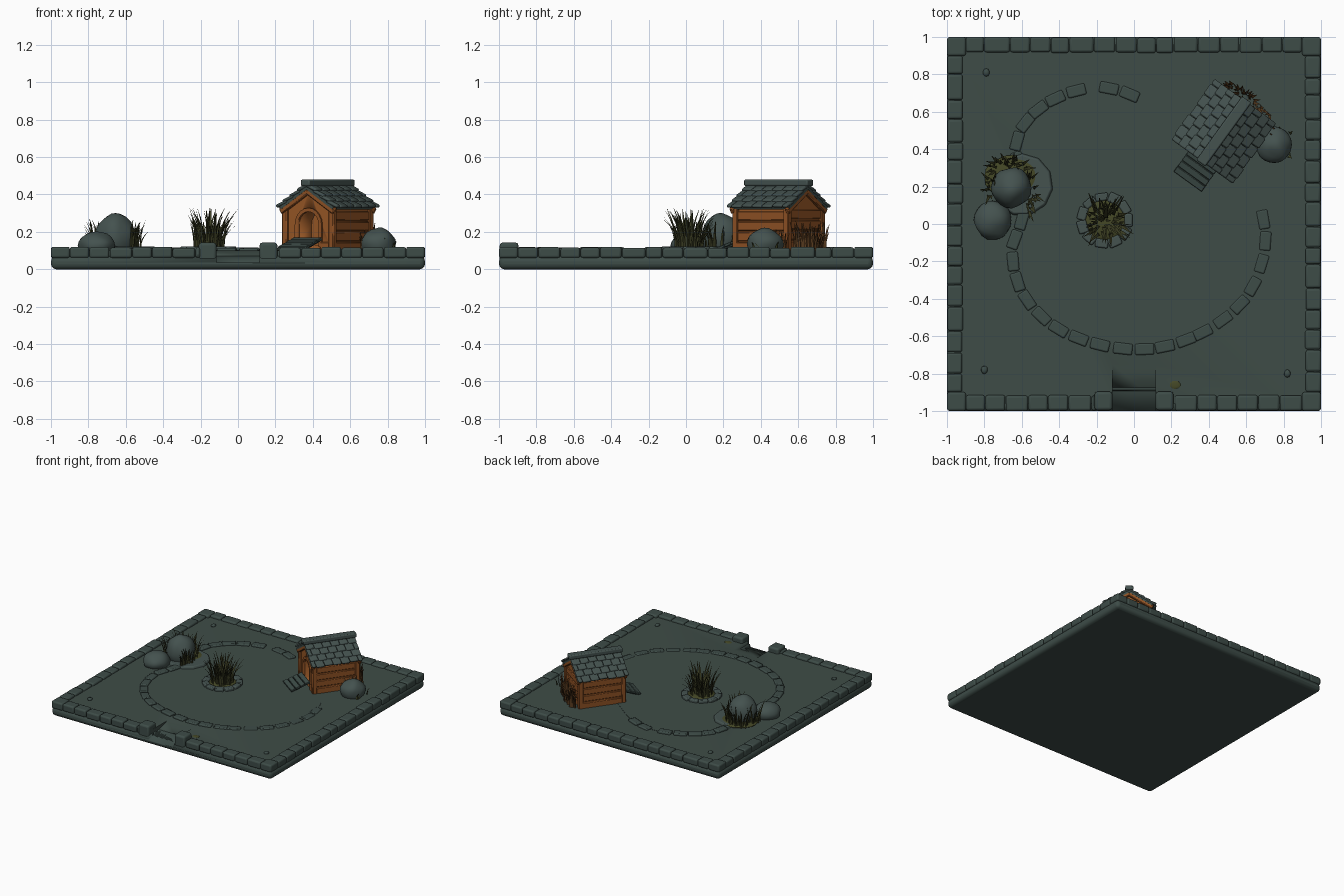
import bpy, bmesh, math, random
from mathutils import Matrix, Vector, noise

if "Cube" in bpy.data.objects:
    bpy.data.objects.remove(bpy.data.objects["Cube"])

random.seed(4)
R, U = random.random, random.uniform


def material(name, r, g, b):
    m = bpy.data.materials.new(name)
    m.diffuse_color = (r, g, b, 1)
    m.use_nodes = True
    m.node_tree.nodes["Principled BSDF"].inputs["Base Color"].default_value = m.diffuse_color
    return m


GROUND = material("slate ground", .049, .073, .063)
STONE = material("border stone", .047, .072, .064)
ROCK = material("rock grey", .058, .084, .078)
WOOD = material("orange wood", .32, .098, .02)
TRIM = material("trim wood", .28, .085, .018)
GRASS = material("olive grass", .045, .048, .017)
RUST = material("rusty grass", .10, .045, .014)
MOSS = material("moss", .06, .066, .02)
HOUSE = Matrix.Translation((.48, .495, 0)) @ Matrix.Rotation(math.radians(-35.8), 4, 'Z')


def finish(bm, name, mat, bevel=0, seg=2, world=None):
    bmesh.ops.recalc_face_normals(bm, faces=bm.faces)
    me = bpy.data.meshes.new(name)
    bm.to_mesh(me)
    bm.free()
    me.materials.append(mat)
    ob = bpy.data.objects.new(name, me)
    bpy.context.collection.objects.link(ob)
    if world:
        ob.matrix_world = world
    if bevel:
        mod = ob.modifiers.new("bevel", 'BEVEL')
        mod.width, mod.segments = bevel, seg
    return ob


def box(loc, size, rot=0, axis='Z'):
    return Matrix.Translation(loc) @ Matrix.Rotation(rot, 4, axis) @ Matrix.Diagonal((*size, 1))


def boxes(name, mats, mat, bevel=0, seg=2, world=None):
    bm = bmesh.new()
    for m in mats:
        bmesh.ops.create_cube(bm, size=1, matrix=m)
    return finish(bm, name, mat, bevel, seg, world)


def prism(name, pts, vec, mat, world=None):
    bm = bmesh.new()
    f = bm.faces.new([bm.verts.new(p) for p in pts])
    ext = bmesh.ops.extrude_face_region(bm, geom=[f])['geom']
    bmesh.ops.translate(bm, vec=vec, verts=[v for v in ext if isinstance(v, bmesh.types.BMVert)])
    return finish(bm, name, mat, world=world)


def cut(ob, cutter):
    mod = ob.modifiers.new("cut", 'BOOLEAN')
    mod.operation, mod.object = 'DIFFERENCE', cutter
    cutter.hide_render = True
    cutter.display_type = 'WIRE'


def rock(name, loc, rad, mat=ROCK, sub=3):
    bm = bmesh.new()
    bmesh.ops.create_icosphere(bm, subdivisions=sub, radius=1)
    for v in bm.verts:
        k = 1 + .12 * noise.noise(v.co * 1.3 + Vector(loc) * 9)
        v.co = Vector([c * k * r for c, r in zip(v.co, rad)]) + Vector(loc)
    return finish(bm, name, mat)


def tuft(name, loc, rx, ry, n, h, reach, mat, world=None):
    # curved tapering blades, three-sided in section
    bm = bmesh.new()
    for i in range(n):
        a, q = U(0, math.tau), math.sqrt(R())
        base = Vector((loc[0] + rx * q * math.cos(a), loc[1] + ry * q * math.sin(a), loc[2]))
        a += U(-.5, .5)
        out = Vector((math.cos(a), math.sin(a), 0))
        side = Vector((-out.y, out.x, 0))
        hh, w, lean = h * U(.5, 1), U(.007, .011), reach * U(.2, 1)
        prev = None
        for k in range(5):
            t = k / 4
            c = base + out * lean * t * t + Vector((0, 0, hh * (t - .12 * t * t) / .88))
            s = w * (1 - t) ** .7 + .0008
            ring = [bm.verts.new(c + o) for o in (side * s, -side * s, out * s * .6)]
            if prev:
                for j in range(3):
                    bm.faces.new((prev[j], prev[(j + 1) % 3], ring[(j + 1) % 3], ring[j]))
            prev = ring
    return finish(bm, name, mat, world=world)


def stone_ring(name, c, r, n, size, z):
    ms = []
    for i in range(n):
        a = math.tau * i / n
        ms.append(box((c[0] + r * math.cos(a), c[1] + r * math.sin(a), z),
                      (size * U(.8, 1.1), math.tau * r / n * .98, .03), a))
    return boxes(name, ms, ROCK, .008)


# base slab and ground with a sloping gateway cut at the front
slab = boxes("base_slab", [box((0, 0, .035), (2, 2, .07))], STONE, .028, 3)
ground = boxes("ground", [box((0, 0, .075), (1.92, 1.92, .05))], GROUND)
gate_cutter = prism("gate_cutter", [(-.115, -1.1, .02), (-.115, -1.0, .035), (-.115, -.75, .1001),
                                    (-.115, -.75, .2), (-.115, -1.1, .2)], (.23, 0, 0), STONE)
cut(slab, gate_cutter)
cut(ground, gate_cutter)

# border stones on four sides, with corner stones and gate blocks
border = []
for side in range(4):
    rot = Matrix.Rotation(side * math.pi / 2, 4, 'Z')
    edges = [-.9 + 1.8 * i / 16 + (U(-.015, .015) if 0 < i < 16 else 0) for i in range(17)]
    for a, b in zip(edges, edges[1:]):
        if side == 0:
            if abs((a + b) / 2) < .14:
                continue
            a, b = (a, min(b, -.2)) if b < 0 else (max(a, .2), b)
            if b - a < .02:
                continue
        h = U(.054, .06)
        border.append(rot @ box(((a + b) / 2, -.958 + U(-.002, .003), .06 + h / 2), (b - a - .003, .082, h)))
    border.append(rot @ box((-.949, -.949, .09), (.1, .1, .06)))
boxes("border_stones", border, STONE, .013, 3)
boxes("gate_blocks", [box((s * .163, -.946, .085), (.095, .1, .115)) for s in (-1, 1)], STONE, .015, 3)

# pond outline: closed smooth curve through a few points
P = [(-.19, .73), (-.42, .67), (-.58, .54), (-.63, .38), (-.56, .2), (-.6, .02), (-.65, -.15), (-.6, -.36),
     (-.45, -.53), (-.24, -.63), (0, -.67), (.22, -.64), (.45, -.53), (.62, -.36), (.7, -.12), (.67, .1),
     (.57, .25), (.4, .4), (.23, .53), (.03, .67)]
P = [Vector((*p, 0)) for p in P]
path = []
for i in range(len(P)):
    a, b, c, d = (P[(i + k) % len(P)] for k in (-1, 0, 1, 2))
    for k in range(8):
        t = k / 8
        path.append(.5 * (2 * b + (c - a) * t + (2 * a - 5 * b + 4 * c - d) * t * t
                          + (3 * b - a - 3 * c + d) * t ** 3))
prism("pond_surface", [p + Vector((0, 0, .095)) for p in path], (0, 0, .007), GROUND)

# kerb stones along the pond, spaced evenly by arc length
kerb, dist, last = [], 0, path[0]
for p in path[1:] + path[:1]:
    dist += (p - last).length
    if dist > .098:
        dist = 0
        d = p - last
        if not (p.y > .12 and p.x > .0):
            top = U(.11, .118) if p.x < .25 else U(.105, .109)
            kerb.append(box((p.x, p.y, top - .015), (.102, .06, .03), math.atan2(d.y, d.x)))
    last = p
boxes("pond_kerb", kerb, STONE, .008)

# grass island
stone_ring("island_stones", (-.155, .02), .125, 11, .05, .108)
rock("island_mound", (-.155, .02, .1), (.115, .115, .025), MOSS)
tuft("island_grass", (-.155, .02, .105), .08, .08, 75, .225, .1, GRASS)

# rock group on the left
rock("large_rock", (-.655, .195, .17), (.105, .11, .125))
rock("small_rock", (-.755, .02, .125), (.1, .105, .075))
bm = bmesh.new()
bmesh.ops.create_cone(bm, cap_ends=True, segments=11, radius1=.17, radius2=.16, depth=.025,
                      matrix=Matrix.Translation((-.6, .21, .108)))
finish(bm, "flat_rock_shelf", ROCK, .006)
rock("left_moss", (-.65, .25, .112), (.15, .12, .015), MOSS)
tuft("left_grass_back", (-.68, .3, .105), .1, .05, 45, .17, .06, GRASS)
tuft("left_grass_front", (-.56, .16, .115), .04, .1, 35, .15, .06, GRASS)
tuft("left_grass_edge", (-.76, .2, .105), .03, .06, 20, .17, .06, GRASS)

# pebbles, moss spot, rock beside the house
for i, (x, y) in enumerate([(-.79, .81), (-.8, -.78), (.82, -.8)]):
    rock("pebble_%d" % i, (x, y, .103), (.018, .022, .013), STONE, 2)
rock("moss_spot", (.22, -.86, .1), (.03, .022, .003), MOSS, 2)
rock("right_rock", (.75, .42, .135), (.09, .098, .085))
tuft("right_rock_grass", (.79, .43, .1), .07, .08, 30, .075, .03, MOSS)
tuft("house_back_grass", (0, .215, .1), .15, .025, 50, .16, .04, RUST, HOUSE)
tuft("house_side_grass", (.19, .1, .1), .02, .09, 25, .12, .03, RUST, HOUSE)

# house body with gables and an arched doorway
body = prism("house_body", [(-.155, -.17, .09), (.155, -.17, .09), (.155, -.17, .325), (0, -.17, .43),
                            (-.155, -.17, .325)], (0, .34, 0), WOOD, HOUSE)


def arch(w, z0, z1, y):
    pts = [(-w, y, z0), (w, y, z0)]
    return pts + [(w * math.cos(math.pi * k / 10), y, z1 + w * math.sin(math.pi * k / 10)) for k in range(11)]


cut(body, prism("door_cutter", arch(.07, .13, .24, -.25), (0, .2, 0), WOOD, HOUSE))
frame = prism("door_frame", arch(.088, .12, .24, -.18), (0, .015, 0), TRIM, HOUSE)
cut(frame, prism("frame_cutter", arch(.068, .08, .24, -.25), (0, .2, 0), TRIM, HOUSE))

# corner posts, sills, boards and barge boards
trim = [box((sx * .153, sy * .168, .21), (.035, .035, .24)) for sx in (-1, 1) for sy in (-1, 1)]
trim += [box((s * .157, 0, .12), (.025, .33, .05)) for s in (-1, 1)]
trim += [box((0, .172, z), (.3, .012, .05)) for z in (.125, .181, .237, .293)]
trim += [box((s * .157, 0, z), (.012, .32, .05)) for s in (-1, 1) for z in (.175, .23, .285)]
trim += [box((s * .113, -.172, .12), (.07, .02, .05)) for s in (-1, 1)]
ANG = math.radians(32)
for s in (-1, 1):
    for y in (-.182, .182):
        trim.append(box((s * .088, y, .365), (.21, .024, .035), s * ANG, 'Y'))
boxes("house_trim", trim, TRIM, .005, 1, HOUSE)

# roof panels, overlapping rounded shingles and ridge cap
panels, tiles = [], []
for s in (-1, 1):
    tilt = Matrix.Translation((0, 0, .445)) @ Matrix.Rotation(s * ANG, 4, 'Y')
    panels.append(tilt @ box((s * .105, 0, -.008), (.21, .39, .016)))
    for row in range(4):
        off = .033 if row % 2 else 0
        ys = [-.2] + [-.2 + off + .0667 * k for k in range(0 if off else 1, 6)] + [.2]
        for a, b in zip(ys, ys[1:]):
            tiles.append(tilt @ box((s * (.028 + .054 * row + U(0, .008)), (a + b) / 2, .008),
                                    (.075, b - a - .002, .018), -s * .16, 'Y'))
boxes("roof_panels", panels, STONE, 0, 1, HOUSE)
boxes("roof_shingles", tiles, ROCK, .008, 2, HOUSE)
boxes("roof_ridge", [box((0, 0, .462), (.06, .42, .035))], ROCK, .008, 2, HOUSE)

# entry ramp of planks
slope = Matrix.Translation((0, -.255, .138)) @ Matrix.Rotation(.33, 4, 'X')
ramp = [slope @ box((0, -.06 + .04 * k, 0), (.185, .037, .016)) for k in range(4)]
ramp += [slope @ box((s * .07, 0, -.01), (.02, .15, .012)) for s in (-1, 1)]
boxes("entry_ramp", ramp, STONE, .003, 1, HOUSE)

# smooth shading with sharp edges kept
for ob in bpy.data.objects:
    ob.select_set(True)
    bpy.context.view_layer.objects.active = ob
bpy.ops.object.shade_smooth_by_angle(angle=math.radians(35))
